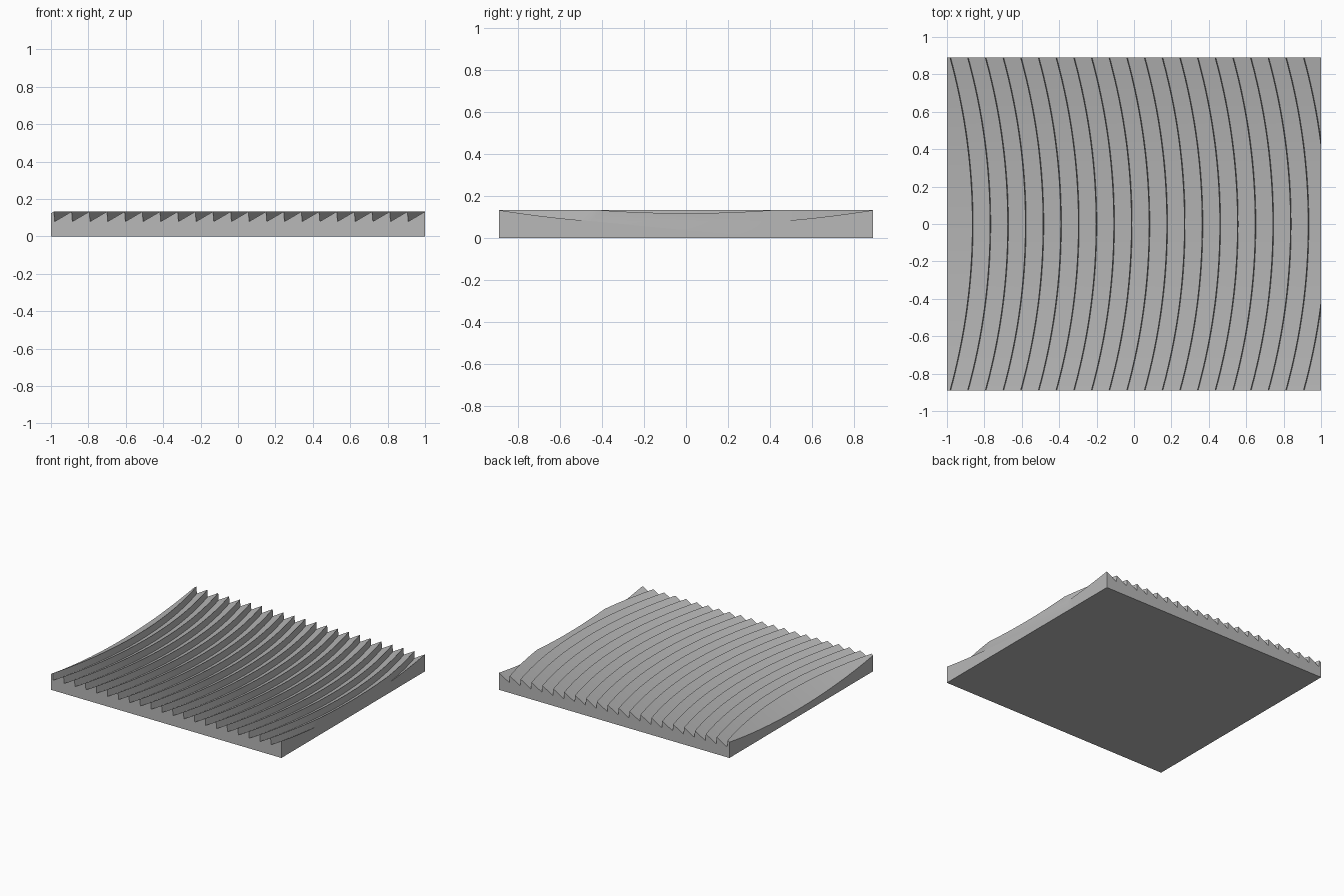
import bpy, bmesh, math

cube = bpy.data.objects.get("Cube")
if cube:
    bpy.data.objects.remove(cube, do_unlink=True)

HALF_X, HALF_Y = 1.0, 0.89
TOP, VALLEY = 0.133, 0.08
PITCH, TEETH, FIRST = 0.0945, 22, -0.984
RADIUS, STEPS = 3.36, 32
SLOPE = (TOP - VALLEY) / PITCH
LEAN = 0.004  # slight lean of each riser

# Sawtooth cross-section; the first slope runs on past the left edge
start = -1.16
profile = [(start, 0), (start, TOP - SLOPE * (FIRST - start))]
for i in range(TEETH):
    x = FIRST + i * PITCH
    profile += [(x, TOP), (x + LEAN, VALLEY)]
end = FIRST + TEETH * PITCH
profile += [(end, TOP), (end, 0)]


def bow(y):
    """Sideways shift of the section along a circular arc."""
    return math.sqrt(RADIUS**2 - y**2) - math.sqrt(RADIUS**2 - HALF_Y**2)


# Sweep the section from front to back
bm = bmesh.new()
rows = []
for j in range(STEPS + 1):
    y = -HALF_Y + 2 * HALF_Y * j / STEPS
    rows.append([bm.verts.new((x + bow(y), y, z)) for x, z in profile])
n = len(profile)
for a, b in zip(rows, rows[1:]):
    for i in range(n):
        k = (i + 1) % n
        bm.faces.new((a[i], a[k], b[k], b[i]))
bm.faces.new(rows[0])
bm.faces.new(rows[-1][::-1])

# Trim both sides square and close them
for side in (-1, 1):
    bmesh.ops.bisect_plane(
        bm, geom=bm.verts[:] + bm.edges[:] + bm.faces[:], dist=1e-6,
        plane_co=(side * HALF_X, 0, 0), plane_no=(side, 0, 0), clear_outer=True)
    bmesh.ops.holes_fill(bm, edges=[e for e in bm.edges if e.is_boundary], sides=0)
bmesh.ops.recalc_face_normals(bm, faces=bm.faces[:])

mesh = bpy.data.meshes.new("ridged_plate")
bm.to_mesh(mesh)
bm.free()
plate = bpy.data.objects.new("ridged_plate", mesh)
bpy.context.collection.objects.link(plate)

# Plain grey material
grey = bpy.data.materials.new("mid_grey")
grey.use_nodes = True
colour = (0.48, 0.48, 0.48, 1)
grey.diffuse_color = colour
grey.node_tree.nodes["Principled BSDF"].inputs["Base Color"].default_value = colour
mesh.materials.append(grey)

bpy.ops.object.select_all(action="DESELECT")
plate.select_set(True)
bpy.context.view_layer.objects.active = plate
bpy.ops.object.shade_smooth_by_angle(angle=math.radians(25))
